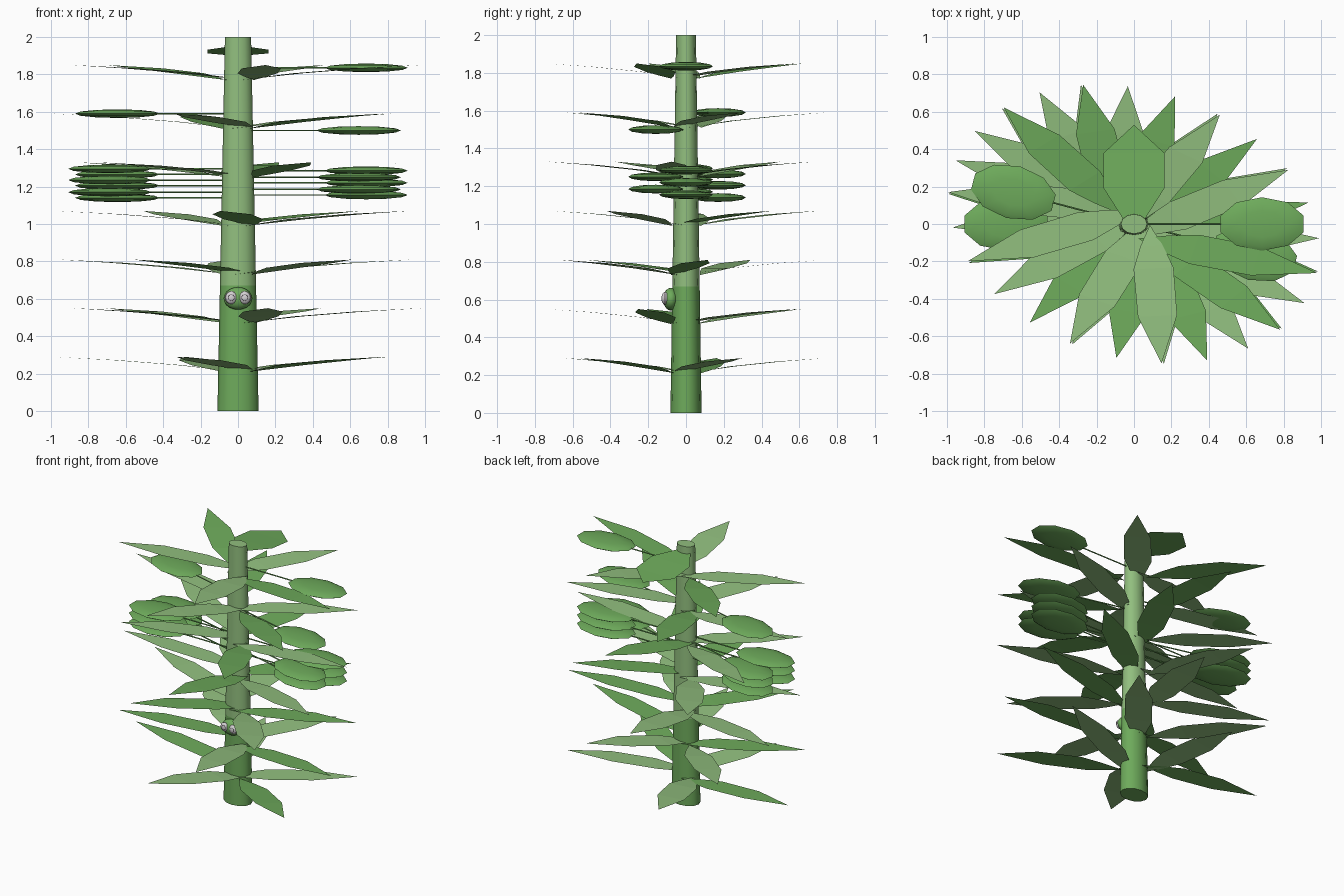
import bpy, bmesh, math
from mathutils import Matrix, Vector

if "Cube" in bpy.data.objects:
    bpy.data.objects.remove(bpy.data.objects["Cube"])


def material(name, rgb):
    m = bpy.data.materials.new(name)
    m.diffuse_color = (*rgb, 1)
    m.use_nodes = True
    m.node_tree.nodes["Principled BSDF"].inputs["Base Color"].default_value = m.diffuse_color
    return m


GREEN = material("leaf green", (0.155, 0.405, 0.105))
PALE = material("pale green", (0.285, 0.52, 0.21))
WHITE = material("eye white", (0.66, 0.64, 0.66))
PINK = material("eye rim pinkish grey", (0.48, 0.40, 0.45))
GREY = material("pupil ring grey", (0.12, 0.09, 0.11))

# The whole plant is wider than it is deep
SQUASH = Matrix.Diagonal((1, 0.75, 1, 1))


def finish(name, bm, mat, smooth=False):
    bmesh.ops.recalc_face_normals(bm, faces=bm.faces)
    me = bpy.data.meshes.new(name)
    bm.to_mesh(me)
    bm.free()
    me.materials.append(mat)
    ob = bpy.data.objects.new(name, me)
    bpy.context.collection.objects.link(ob)
    if smooth:
        bpy.ops.object.select_all(action='DESELECT')
        bpy.context.view_layer.objects.active = ob
        ob.select_set(True)
        bpy.ops.object.shade_smooth_by_angle(angle=math.radians(40))
    return ob


def cone(name, z0, z1, r0, r1, mat):
    bm = bmesh.new()
    bmesh.ops.create_cone(bm, cap_ends=True, segments=12, radius1=r0, radius2=r1, depth=z1 - z0,
                          matrix=SQUASH @ Matrix.Translation((0, 0, (z0 + z1) / 2)))
    finish(name, bm, mat, True)


def leaf(name, stations, matrix, mat):
    """Leaf blade along +x from stations of (distance, half width, height)."""
    bm = bmesh.new()
    rows = []
    for d, w, z in stations:
        ys = (-w, w) if w else (0,)
        rows.append([bm.verts.new(matrix @ Vector((d, y, z))) for y in ys])
    for a, b in zip(rows, rows[1:]):
        bm.faces.new(a + b[::-1])
    ob = finish(name, bm, mat)
    # normals face up
    if ob.data.polygons[0].normal.z < 0:
        ob.data.flip_normals()


def ellipsoid(name, centre, radii, mat, turn=0, u=10, v=6):
    bm = bmesh.new()
    m = Matrix.Translation(centre) @ Matrix.Rotation(turn, 4, 'Z') @ Matrix.Diagonal((*radii, 1))
    bmesh.ops.create_uvsphere(bm, u_segments=u, v_segments=v, radius=1, matrix=m)
    return finish(name, bm, mat, True)


def ring(name, x, y, z, major, minor, mat):
    bpy.ops.mesh.primitive_torus_add(major_segments=16, minor_segments=6, major_radius=major,
                                     minor_radius=minor, location=(x, y, z),
                                     rotation=(math.pi / 2, 0, 0))
    bpy.context.object.name = name
    bpy.context.object.data.materials.append(mat)


# Stem in two colours
SPLIT = 0.67
r_split = 0.11 - 0.04 * SPLIT / 2
cone("lower_stem", 0, SPLIT, 0.11, r_split, GREEN)
cone("upper_stem", SPLIT, 2.0, r_split, 0.07, PALE)

# Seven whorls of five leaves, alternating colour; each foot sits beside the stem
BLADE = [(0, 0, 0), (0.15, 0.06, 0.018), (0.31, 0.107, 0.036),
         (0.65, 0.105, 0.062), (0.99, 0, 0.08)]
for tier in range(7):
    for i in range(5):
        a = math.radians(273.6 - 28.65 * (6 - tier) + 72 * i)
        foot = (-0.085 * math.sin(a), -0.08 * math.cos(a), 0.21 + 0.26 * tier)
        m = Matrix.Translation(foot) @ SQUASH @ Matrix.Rotation(a, 4, 'Z')
        leaf(f"leaf_{tier}_{i}", BLADE, m, GREEN if i % 2 else PALE)

# Broad leaf at the crown
CROWN = [(0.03, 0.06, 1.947), (0.19, 0.162, 1.932), (0.38, 0.162, 1.912), (0.53, 0, 1.898)]
leaf("crown_leaf", CROWN, Matrix.Rotation(math.pi / 2, 4, 'Z'), GREEN)

# Flat pods on thin horizontal stalks
SPOTS = {"left": (-0.685, 0.0), "back_left": (-0.645, 0.17),
         "right": (0.685, 0.0), "front_right": (0.645, -0.16)}
HEIGHTS = {"left": (1.295, 1.235, 1.17), "back_left": (1.59, 1.265, 1.205, 1.14),
           "right": (1.835, 1.285, 1.22, 1.155), "front_right": (1.50, 1.25, 1.185)}
for spot, (x, y) in SPOTS.items():
    for n, z in enumerate(HEIGHTS[spot]):
        turn = math.atan2(y, x)
        ellipsoid(f"pod_{spot}_{n}", (x, y, z), (0.234, 0.143, 0.023), GREEN, turn)
        reach = math.hypot(x, y) - 0.2
        bm = bmesh.new()
        bmesh.ops.create_cone(bm, cap_ends=True, segments=6, radius1=0.0045, radius2=0.0045, depth=reach,
                              matrix=Matrix.Translation((0, 0, z)) @ Matrix.Rotation(turn, 4, 'Z')
                              @ Matrix.Translation((reach / 2, 0, 0)) @ Matrix.Rotation(math.pi / 2, 4, 'Y'))
        finish(f"stalk_{spot}_{n}", bm, GREEN)

# Small head on the front with two ringed eyes
ellipsoid("head", (0, -0.08, 0.602), (0.077, 0.042, 0.06), GREEN, u=16, v=10)
for side, x in (("left", -0.036), ("right", 0.036)):
    ellipsoid(f"eye_{side}", (x, -0.11, 0.606), (0.032, 0.02, 0.034), WHITE, u=16, v=10)
    ring(f"eye_rim_{side}", x, -0.112, 0.606, 0.031, 0.004, PINK)
    ring(f"pupil_ring_{side}", x, -0.126, 0.606, 0.016, 0.002, GREY)
